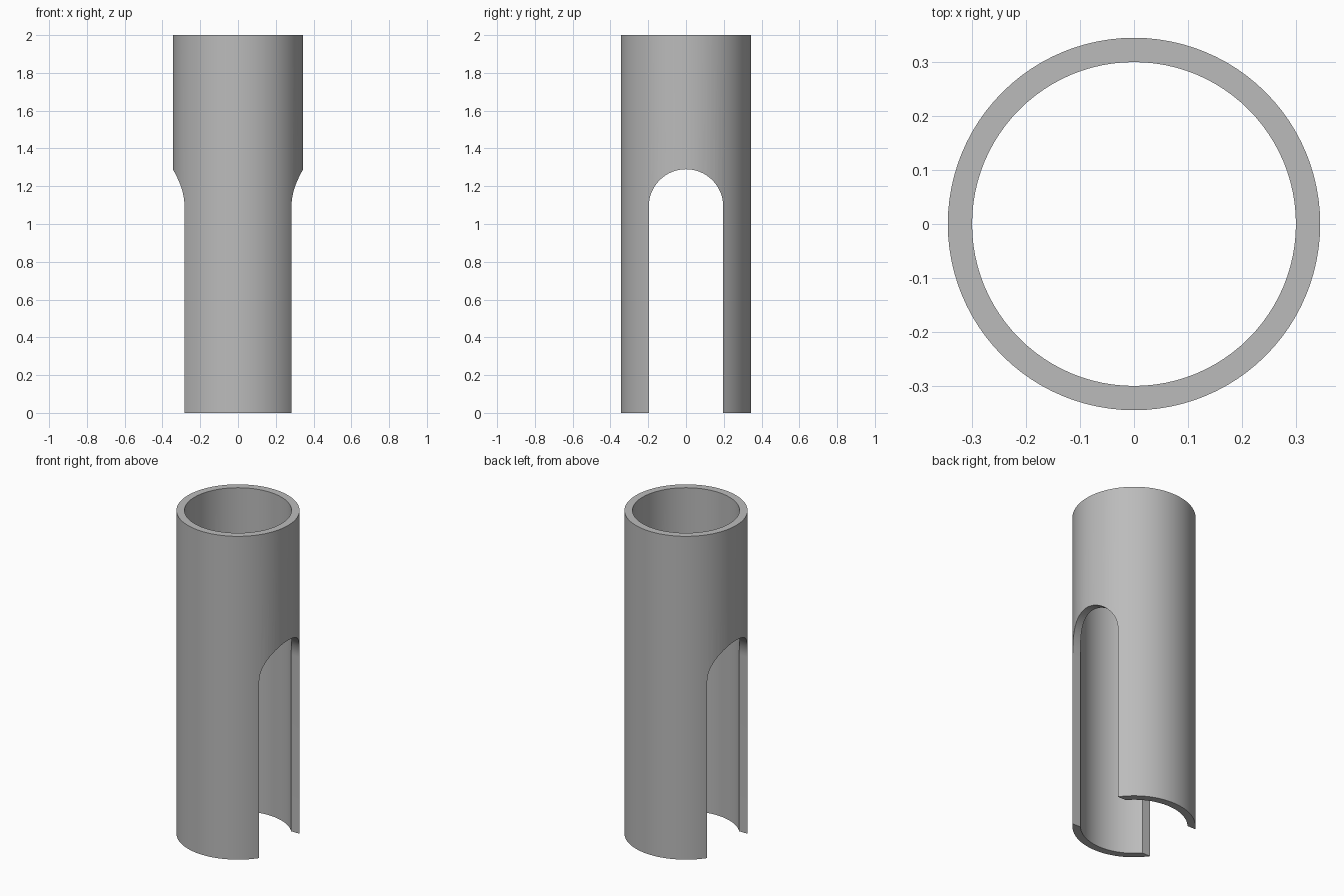
import bpy
import bmesh
from math import cos, sin, pi, radians

OUTER, INNER, HEIGHT = 0.345, 0.30, 2.0
SLOT_RADIUS, SLOT_TOP = 0.197, 1.29
SEGMENTS = 96

cube = bpy.data.objects.get("Cube")
if cube:
    bpy.data.objects.remove(cube, do_unlink=True)


def make_object(name, bm):
    bmesh.ops.recalc_face_normals(bm, faces=bm.faces)
    mesh = bpy.data.meshes.new(name)
    bm.to_mesh(mesh)
    bm.free()
    obj = bpy.data.objects.new(name, mesh)
    bpy.context.collection.objects.link(obj)
    return obj


# Hollow tube: a rectangular wall section swept around z
bm = bmesh.new()
section = [(INNER, 0), (OUTER, 0), (OUTER, HEIGHT), (INNER, HEIGHT)]
rings = []
for i in range(SEGMENTS):
    a = 2 * pi * i / SEGMENTS
    rings.append([bm.verts.new((r * cos(a), r * sin(a), z)) for r, z in section])
for i, ring in enumerate(rings):
    following = rings[(i + 1) % SEGMENTS]
    for j in range(4):
        k = (j + 1) % 4
        bm.faces.new((ring[j], following[j], following[k], ring[k]))
tube = make_object("slotted_tube", bm)

# Round-topped slot cutter running through both sides along x
bm = bmesh.new()
centre_z = SLOT_TOP - SLOT_RADIUS
arch = [(SLOT_RADIUS * cos(pi * i / 32), centre_z + SLOT_RADIUS * sin(pi * i / 32))
        for i in range(33)]
arch = [(SLOT_RADIUS, -0.1)] + arch + [(-SLOT_RADIUS, -0.1)]
face = bm.faces.new([bm.verts.new((-0.5, y, z)) for y, z in arch])
extruded = bmesh.ops.extrude_face_region(bm, geom=[face])["geom"]
bmesh.ops.translate(bm, vec=(1, 0, 0),
                    verts=[g for g in extruded if isinstance(g, bmesh.types.BMVert)])
cutter = make_object("slot_cutter", bm)

# Cut the slot, then remove the cutter
cut = tube.modifiers.new("slot", "BOOLEAN")
cut.operation = "DIFFERENCE"
cut.solver = "EXACT"
cut.object = cutter
bpy.ops.object.select_all(action="DESELECT")
bpy.context.view_layer.objects.active = tube
tube.select_set(True)
bpy.ops.object.modifier_apply(modifier=cut.name)
bpy.data.objects.remove(cutter, do_unlink=True)
bpy.ops.object.shade_smooth_by_angle(angle=radians(30))

# Plain grey finish
grey = bpy.data.materials.new("grey")
grey.use_nodes = True
colour = (0.5, 0.5, 0.5, 1)
grey.diffuse_color = colour
grey.node_tree.nodes["Principled BSDF"].inputs["Base Color"].default_value = colour
tube.data.materials.clear()
tube.data.materials.append(grey)
